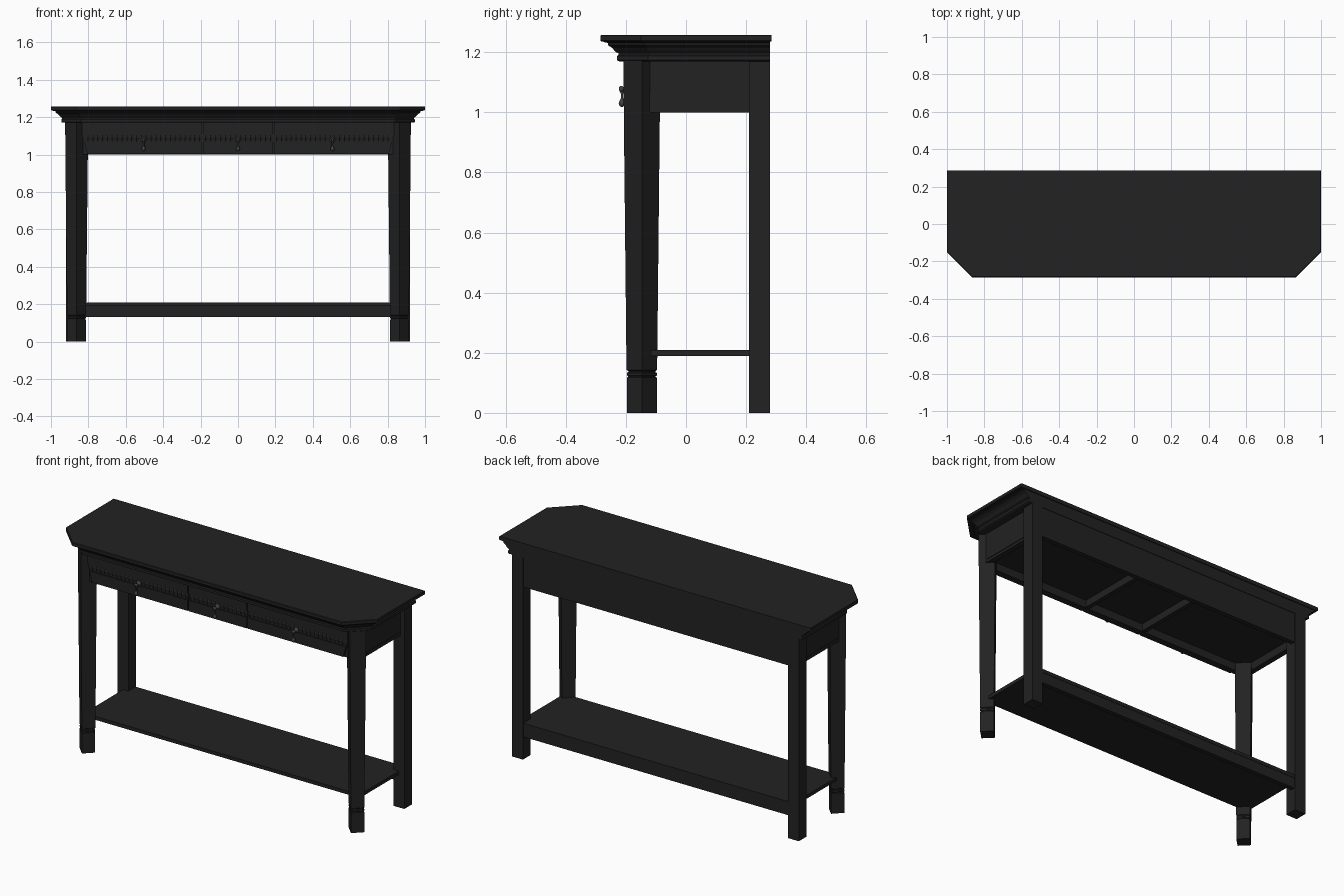
import bpy, bmesh, math
from mathutils import Matrix, Vector

if "Cube" in bpy.data.objects:
    bpy.data.objects.remove(bpy.data.objects["Cube"])


def material(name, rgb):
    m = bpy.data.materials.new(name)
    m.diffuse_color = (*rgb, 1)
    m.use_nodes = True
    m.node_tree.nodes["Principled BSDF"].inputs["Base Color"].default_value = m.diffuse_color
    return m


BLACK = material("black painted wood", (0.0160, 0.0160, 0.0160))
METAL = material("dark pewter", (0.055, 0.055, 0.05))


def finish(name, bm, mat=BLACK):
    bmesh.ops.recalc_face_normals(bm, faces=bm.faces)
    me = bpy.data.meshes.new(name)
    bm.to_mesh(me)
    bm.free()
    me.materials.append(mat)
    ob = bpy.data.objects.new(name, me)
    bpy.context.collection.objects.link(ob)
    return ob


def loft(name, rings, mat=BLACK):
    """Skin a stack of equally sized rings and cap both ends."""
    bm = bmesh.new()
    vs = [[bm.verts.new(p) for p in r] for r in rings]
    n = len(vs[0])
    for a, b in zip(vs, vs[1:]):
        for i in range(n):
            j = (i + 1) % n
            bm.faces.new((a[i], a[j], b[j], b[i]))
    bm.faces.new(vs[0])
    bm.faces.new(vs[-1])
    return finish(name, bm, mat)


def box(name, x0, x1, y0, y1, z0, z1):
    ring = [(x0, y0), (x1, y0), (x1, y1), (x0, y1)]
    return loft(name, [[(x, y, z) for x, y in ring] for z in (z0, z1)])


def plate(name, pts, y0, y1):
    """Extrude an x-z outline along y."""
    return loft(name, [[(x, y, z) for x, z in pts] for y in (y0, y1)])


def outline(d, z, yb):
    """Top outline with clipped front corners, moved inward by d (not at the back)."""
    right = [(1 - d, yb), (1 - d, -0.15 + 0.414 * d), (0.865 - 0.414 * d, -0.285 + d)]
    pts = right + [(-x, y) for x, y in reversed(right)]
    return [(x, y, z) for x, y in pts]


# table top and stepped crown moulding below it
loft("table_top", [outline(d, z, 0.285) for d, z in
                   ((0.003, 1.236), (0, 1.239), (0, 1.255), (0.003, 1.258))])
profile = [(0.062, 1.170), (0.055, 1.174), (0.055, 1.187), (0.060, 1.191),
           (0.060, 1.197), (0.052, 1.200), (0.046, 1.206), (0.040, 1.214),
           (0.031, 1.220), (0.025, 1.224), (0.025, 1.231), (0.010, 1.234), (0.010, 1.236)]
loft("crown_moulding", [outline(d, z, 0.28) for d, z in profile])

# front legs: square section turned 45 degrees, tapered, with a ringed ankle
LEG_X, LEG_Y = 0.863, -0.147
leg = [(0.050, 0), (0.050, 0.117), (0.046, 0.119), (0.046, 0.122), (0.050, 0.125),
       (0.050, 0.133), (0.045, 0.136), (0.045, 0.139), (0.051, 0.143),
       (0.051, 0.150), (0.060, 1.0), (0.061, 1.172)]
for side, s in (("right", 1), ("left", -1)):
    loft(side + "_front_leg", [[(s * LEG_X + dx * r, LEG_Y + dy * r, z) for dx, dy in
                                ((1, 0), (0, 1), (-1, 0), (0, -1))] for r, z in leg])
    a, b = sorted((s * 0.85, s * 0.92))
    box(side + "_back_leg", a, b, 0.21, 0.28, 0, 1.172)
    # side apron with a thin bead
    a, b = sorted((s * 0.865, s * 0.897))
    box(side + "_apron", a, b, -0.147, 0.22, 1.0, 1.172)
    a, b = sorted((s * 0.89, s * 0.901))
    box(side + "_apron_bead", a, b, -0.105, 0.19, 1.015, 1.024)
    # divider between drawers
    box(side + "_drawer_divider", s * 0.19 - 0.012, s * 0.19 + 0.012, -0.16, 0.255, 1.004, 1.172)

# back and front rails, drawer floor
box("back_apron", -0.86, 0.86, 0.25, 0.277, 1.0, 1.172)
box("front_apron", -0.83, 0.83, -0.176, -0.145, 1.0, 1.172)
box("drawer_floor", -0.87, 0.87, -0.15, 0.255, 1.045, 1.055)

# lower shelf, fitted between the legs, and its back rail
shelf = [(0.884, 0.215), (0.884, -0.118), (0.855, -0.147)]
shelf = [(0.85, 0.277), (0.85, 0.215)] + shelf
shelf += [(-x, y) for x, y in reversed(shelf)]
loft("lower_shelf", [[(x, y, z) for x, y in shelf] for z in (0.19, 0.21)])
box("shelf_back_rail", -0.86, 0.86, 0.25, 0.275, 0.13, 0.191)

# drawer fronts: upper plank, carved band, lower plank; outer ends slant inward
FACE = -0.187


def end_x(z):
    return 0.835 if z > 1.11 else 0.805 + 0.03 * (z - 1.0) / 0.11


def drawer(name, xa, xb):
    def edge(x, z):
        return math.copysign(end_x(z), x) if abs(x) > 0.5 else x
    for part, z0, z1, y in (("lower", 1.003, 1.066, FACE), ("band", 1.066, 1.109, FACE + 0.005),
                            ("upper", 1.109, 1.17, FACE)):
        plate(name + "_" + part, [(edge(xa, z0), z0), (edge(xb, z0), z0),
                                  (edge(xb, z1), z1), (edge(xa, z1), z1)], y, -0.17)
    # carving: a run of low pyramids
    bm = bmesh.new()
    x0, x1 = max(xa, -0.815), min(xb, 0.815)
    n = round((x1 - x0) / 0.026)
    w = (x1 - x0) / n
    for i in range(n):
        cx, cz, y = x0 + (i + 0.5) * w, 1.0875, FACE + 0.005
        ring = [bm.verts.new((cx + dx * w / 2, y, cz + dz * 0.02))
                for dx, dz in ((1, 0), (0, 1), (-1, 0), (0, -1))]
        tip = bm.verts.new((cx, y - 0.006, cz))
        for k in range(4):
            bm.faces.new((ring[k], ring[(k + 1) % 4], tip))
    finish(name + "_carving", bm)


drawer("left_drawer", -0.83, -0.193)
drawer("middle_drawer", -0.187, 0.187)
drawer("right_drawer", 0.193, 0.83)


def lathe(name, pts, matrix, n=12):
    rings = [[matrix @ Vector((r * math.cos(t * math.tau / n), r * math.sin(t * math.tau / n), h))
              for t in range(n)] for r, h in pts]
    ob = loft(name, rings, METAL)
    for p in ob.data.polygons:
        p.use_smooth = len(p.vertices) == 4
    return ob


# drop pulls: round rose with a button, and a hanging pear drop
for name, x in (("left", -0.505), ("middle", 0), ("right", 0.505)):
    forward = Matrix.Translation((x, FACE + 0.001, 1.078)) @ Matrix.Rotation(math.pi / 2, 4, 'X')
    lathe(name + "_pull_rose", [(0.015, 0), (0.015, 0.004), (0.007, 0.008), (0.006, 0.022),
                                (0.010, 0.026), (0.010, 0.033), (0.005, 0.037)], forward)
    hang = Matrix.Translation((x, FACE - 0.026, 1.018))
    lathe(name + "_pull_drop", [(0.003, 0), (0.008, 0.004), (0.011, 0.011), (0.009, 0.019),
                                (0.004, 0.028), (0.004, 0.044), (0.007, 0.050), (0.004, 0.057)], hang)
